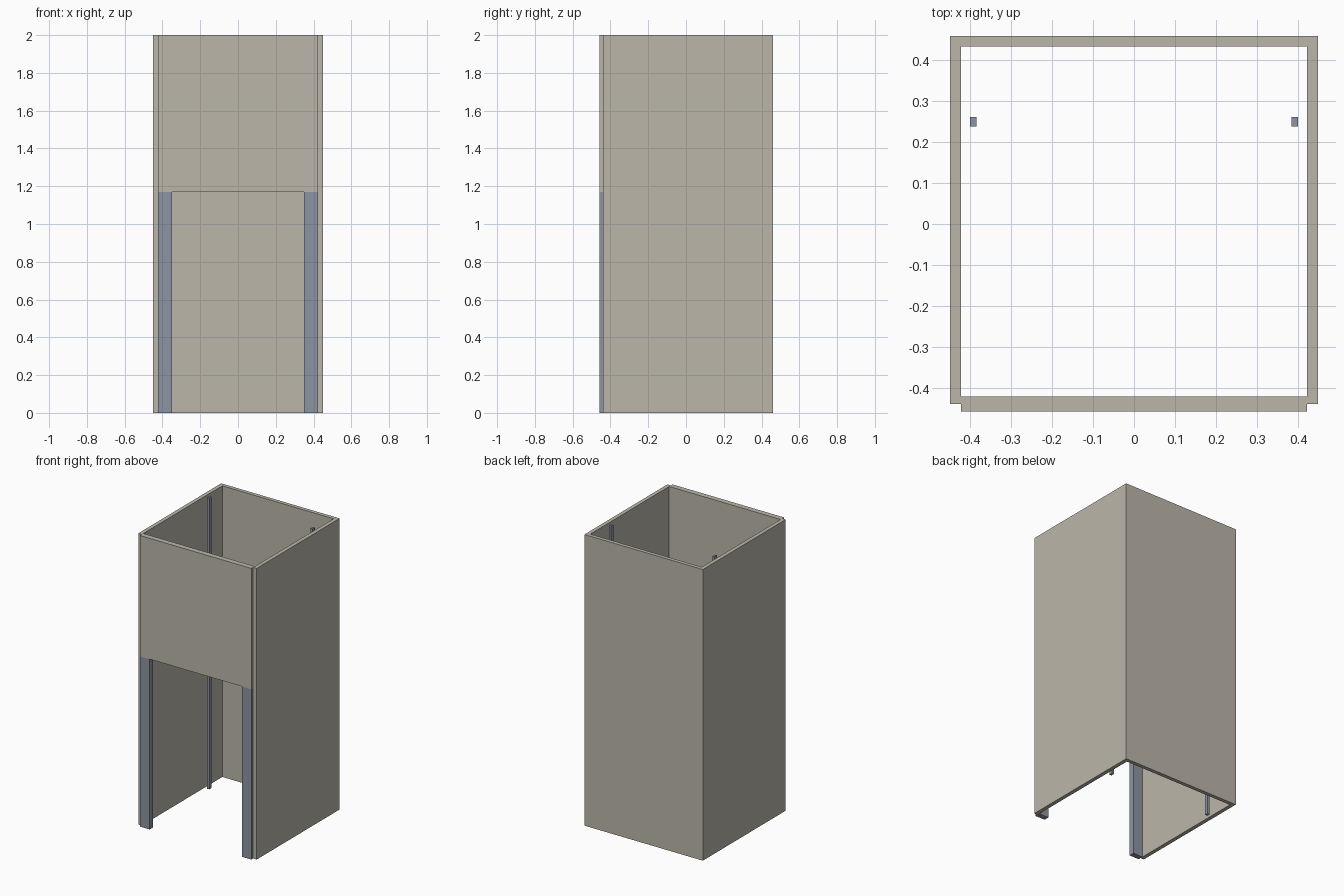
import bpy, bmesh

if "Cube" in bpy.data.objects:
    bpy.data.objects.remove(bpy.data.objects["Cube"])


def material(name, rgb):
    m = bpy.data.materials.new(name)
    m.diffuse_color = (*rgb, 1)
    m.use_nodes = True
    m.node_tree.nodes["Principled BSDF"].inputs["Base Color"].default_value = m.diffuse_color
    return m


SHELL = material("warm_grey", (0.50, 0.47, 0.40))
STEEL = material("blue_grey", (0.27, 0.30, 0.36))


def prism(name, outline, z0, z1, mat):
    """Extrude an xy outline from z0 up to z1."""
    bm = bmesh.new()
    face = bm.faces.new([bm.verts.new((x, y, z0)) for x, y in outline])
    top = bmesh.ops.extrude_face_region(bm, geom=[face])["geom"]
    verts = [v for v in top if isinstance(v, bmesh.types.BMVert)]
    bmesh.ops.translate(bm, verts=verts, vec=(0, 0, z1 - z0))
    bmesh.ops.recalc_face_normals(bm, faces=bm.faces)
    mesh = bpy.data.meshes.new(name)
    bm.to_mesh(mesh)
    bm.free()
    mesh.materials.append(mat)
    ob = bpy.data.objects.new(name, mesh)
    bpy.context.collection.objects.link(ob)
    return ob


def box(name, x0, x1, y0, y1, z0, z1, mat):
    return prism(name, [(x0, y0), (x1, y0), (x1, y1), (x0, y1)], z0, z1, mat)


# Side and back walls as one U-shaped shell
half = [(0.45, 0.46), (0.45, -0.44), (0.423, -0.44), (0.423, 0.434)]
prism("wall_shell", half + [(-x, y) for x, y in reversed(half)], 0, 2, SHELL)

# Upper front panel above the opening
box("front_panel", -0.423, 0.423, -0.459, -0.422, 1.17, 2, SHELL)

# Door posts and inner guide rods on both sides
for side, s in (("left", -1), ("right", 1)):
    xs = sorted((s * 0.35, s * 0.423))
    box(side + "_door_post", *xs, -0.459, -0.422, 0, 1.17, STEEL)
    xs = sorted((s * 0.385, s * 0.401))
    box(side + "_guide_rod", *xs, 0.238, 0.262, 0, 2, STEEL)
